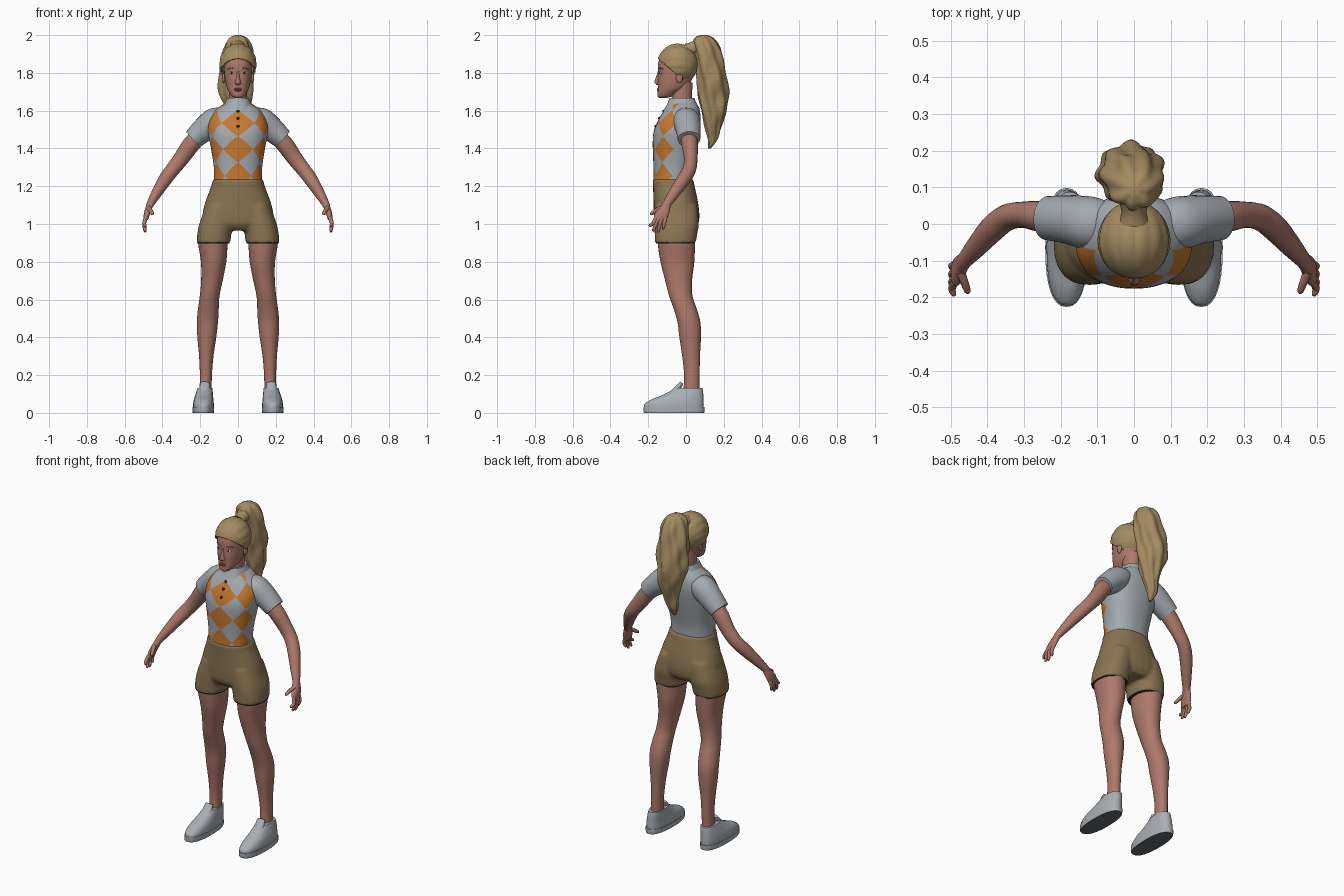
import bpy, bmesh
from math import sin, cos, pi, floor, atan2
from mathutils import Vector, Matrix

cube = bpy.data.objects.get("Cube")
if cube:
    bpy.data.objects.remove(cube, do_unlink=True)


def material(name, r, g, b):
    m = bpy.data.materials.new(name)
    m.use_nodes = True
    m.diffuse_color = (r, g, b, 1)
    m.node_tree.nodes["Principled BSDF"].inputs["Base Color"].default_value = (r, g, b, 1)
    return m


skin = material("skin", .42, .19, .145)
grey = material("shirt grey", .37, .40, .43)
orange = material("orange", .56, .19, .03)
tan = material("shorts tan", .26, .18, .085)
blonde = material("hair blonde", .37, .26, .12)
white = material("shoe grey", .40, .43, .46)
dark = material("near black", .015, .015, .015)
rubber = material("sole grey", .12, .13, .14)
eye_white = material("eye white", .6, .58, .56)
lip = material("lip", .27, .09, .08)
made = []


def spline(rows, k=4):
    """Smooth curve through rows of numbers."""
    out, last = [], len(rows) - 1
    for i in range(last):
        near = rows[max(i - 1, 0)], rows[i], rows[i + 1], rows[min(i + 2, last)]
        for t in (j / k for j in range(k)):
            out.append([.5 * (2*q + (r-p)*t + (2*p - 5*q + 4*r - s)*t*t + (3*q - p - 3*r + s)*t**3)
                        for p, q, r, s in zip(*near)])
    return out + [list(rows[-1])]


def bend(v, power):
    return (1 if v > 0 else -1) * abs(v) ** (2 / power)


def ring_point(angle, row, power=2.3, gain=1):
    """Point on a level section: height, centre x, half width, front y, back y."""
    z, cx, rx, front, back = row
    return Vector((cx + rx * gain * bend(sin(angle), power),
                   (front + back) / 2 - (back - front) / 2 * gain * bend(cos(angle), power), z))


def bridge(bm, rings):
    loops = [[bm.verts.new(p) for p in ring] for ring in rings]
    n = len(loops[0])
    for a, b in zip(loops, loops[1:]):
        for i in range(n):
            bm.faces.new((a[i], a[(i + 1) % n], b[(i + 1) % n], b[i]))
    bm.faces.new(loops[0])
    bm.faces.new(loops[-1])


def loft(bm, rows, n=32, power=2.3, k=4, ripple=lambda a, z: 1):
    angles = [2 * pi * i / n for i in range(n)]
    bridge(bm, [[ring_point(a, r, power, ripple(a, r[0])) for a in angles] for r in spline(rows, k)])


def tube(bm, rows, n=20, k=4):
    """Limb along a path: x, y, z, radius, radius along y."""
    pts, rings = spline(rows, k), []
    for i, (x, y, z, r1, r2) in enumerate(pts):
        t = (Vector(pts[min(i + 1, len(pts) - 1)][:3]) - Vector(pts[max(i - 1, 0)][:3])).normalized()
        e2 = (Vector((0, 1, 0)) - t * t.y).normalized()
        e1 = e2.cross(t)
        rings.append([Vector((x, y, z)) + e1 * r1 * cos(a) + e2 * r2 * sin(a)
                      for a in (2 * pi * j / n for j in range(n))])
    bridge(bm, rings)


def blob(bm, at, size):
    bmesh.ops.create_uvsphere(bm, u_segments=16, v_segments=10, radius=1,
                              matrix=Matrix.Translation(at) @ Matrix.Diagonal((*size, 1)))


def finish(bm, name, *mats, mirror=False):
    bmesh.ops.recalc_face_normals(bm, faces=bm.faces)
    mesh = bpy.data.meshes.new(name)
    bm.to_mesh(mesh)
    bm.free()
    for m in mats:
        mesh.materials.append(m)
    ob = bpy.data.objects.new(name, mesh)
    bpy.context.collection.objects.link(ob)
    if mirror:
        ob.modifiers.new("mirror", 'MIRROR')
    made.append(ob)
    return ob


def part(name, mat, build, *args, mirror=False, **options):
    bm = bmesh.new()
    build(bm, *args, **options)
    return finish(bm, name, mat, mirror=mirror)


# Shirt body: flat sheet cut along the diamond lines, then wrapped round the torso
torso = spline([(1.225, 0, .128, -.172, .03), (1.3, 0, .128, -.172, .035), (1.4, 0, .143, -.176, .055),
                (1.48, 0, .158, -.173, .07), (1.54, 0, .155, -.152, .078), (1.59, 0, .13, -.124, .075),
                (1.62, 0, .1, -.1, .068), (1.645, 0, .06, -.08, .05)], 6)


def torso_at(z):
    for a, b in zip(torso, torso[1:]):
        if z <= b[0]:
            t = (z - a[0]) / (b[0] - a[0])
            return [p + (q - p) * t for p, q in zip(a, b)]
    return torso[-1]


step, mid, low, high = .14, 1.395, 1.225, 1.645
bm = bmesh.new()
bmesh.ops.create_grid(bm, x_segments=48, y_segments=28, size=1)
for v in bm.verts:
    v.co = (v.co.x * step * 3, low + (v.co.y + 1) / 2 * (high - low), 0)
for side in (1, -1):
    for k in range(-5, 5):
        bmesh.ops.bisect_plane(bm, geom=bm.verts[:] + bm.edges[:] + bm.faces[:], dist=1e-5,
                               plane_co=(step * (k + .5), mid, 0), plane_no=(1, side, 0))
for f in bm.faces:
    c = f.calc_center_median()
    i, j = (floor((c.x + s * (c.y - mid)) / step + .5) for s in (1, -1))
    f.material_index = int((i + j) % 2 == 0 and abs(c.x) < step * 1.5)
for v in bm.verts:
    v.co = ring_point(v.co.x / step * pi / 3, torso_at(v.co.y))
bmesh.ops.remove_doubles(bm, verts=bm.verts, dist=1e-4)
finish(bm, "shirt_body", grey, orange)

part("sleeves", grey, tube, [(.07, 0, 1.57, .05, .06), (.12, .003, 1.545, .072, .072),
     (.18, .012, 1.5, .066, .066), (.237, .016, 1.449, .055, .06)], mirror=True, n=28)
part("collar", grey, loft, [(1.6, 0, .085, -.122, .07), (1.63, 0, .073, -.102, .06),
     (1.668, 0, .056, -.086, .043)])
bm = bmesh.new()
for z in (1.517, 1.56, 1.597):
    blob(bm, ring_point(0, torso_at(z)), (.008, .006, .008))
finish(bm, "buttons", dark)

# Shorts: hips and two legs fused into one surface
bm = bmesh.new()
loft(bm, [(.965, 0, .13, -.135, .045), (1, 0, .18, -.163, .066), (1.05, 0, .188, -.17, .071),
          (1.12, 0, .172, -.172, .063), (1.2, 0, .142, -.175, .046), (1.24, 0, .133, -.178, .038)])
for s in (1, -1):
    loft(bm, [(.9, .13 * s, .09, -.165, .052), (.95, .125 * s, .09, -.166, .06),
              (1, .116 * s, .089, -.166, .068), (1.1, .09 * s, .08, -.16, .06)])
shorts = finish(bm, "shorts", tan)
remesh = shorts.modifiers.new("fuse", 'REMESH')
remesh.mode, remesh.voxel_size, remesh.use_smooth_shade = 'VOXEL', .009, True
soften = shorts.modifiers.new("soften", 'SMOOTH')
soften.iterations = 5
part("shorts_hem_inside", dark, loft, [(.896, .13, .085, -.159, .046), (.904, .13, .085, -.159, .046)],
     mirror=True, k=1)

# Legs
part("legs", skin, loft, [(.1, .172, .032, -.015, .07), (.2, .17, .032, -.01, .072), (.3, .168, .038, -.02, .074),
     (.4, .165, .05, -.035, .079), (.48, .162, .056, -.045, .076), (.55, .157, .055, -.065, .057),
     (.62, .15, .052, -.09, .034), (.7, .138, .057, -.11, .032), (.8, .129, .067, -.135, .044),
     (.9, .133, .078, -.15, .048), (.98, .13, .078, -.15, .05)], mirror=True, power=2.1)

# Shoes
part("shoe_uppers", white, loft, [(.02, .183, .055, -.222, .093), (.045, .183, .055, -.22, .094),
     (.07, .182, .052, -.185, .093), (.09, .18, .048, -.135, .092), (.115, .177, .043, -.085, .09),
     (.132, .175, .039, -.058, .087)], mirror=True, power=2.4)
part("shoe_tongues", white, tube, [(.177, -.06, .105, .03, .022), (.176, -.04, .135, .028, .016),
     (.175, -.024, .16, .024, .01)], mirror=True)
bm = bmesh.new()
loft(bm, [(0, .184, .056, -.223, .096), (.008, .184, .058, -.226, .098), (.03, .184, .058, -.226, .098)],
     power=2.4, k=2)
for f in bm.faces:
    f.material_index = int(f.calc_center_median().z < .001)
finish(bm, "shoe_soles", white, rubber, mirror=True)

# Arms and hands
part("arms", skin, tube, [(.19, .012, 1.485, .044, .044), (.25, .02, 1.418, .046, .043),
     (.3, .025, 1.348, .042, .036), (.345, .018, 1.29, .038, .036), (.385, -.012, 1.237, .036, .036),
     (.43, -.062, 1.165, .028, .03), (.463, -.1, 1.108, .02, .023), (.472, -.112, 1.085, .017, .024)], mirror=True)
bm = bmesh.new()
loft(bm, [(1.02, .489, .011, -.168, -.104), (1.05, .483, .016, -.168, -.092),
          (1.08, .474, .018, -.146, -.084), (1.11, .463, .018, -.123, -.08)], n=20)
for root, tip, droop in ((-.158, -.19, .985), (-.144, -.172, .96), (-.126, -.147, .956), (-.11, -.12, .972)):
    tube(bm, [(.487, root, 1.035, .011, .011), (.497, (root + tip) / 2, 1.003, .01, .01),
              (.492, tip, droop + .008, .008, .008), (.49, tip, droop, .003, .003)], n=10)
tube(bm, [(.474, -.13, 1.085, .013, .014), (.462, -.16, 1.07, .011, .011),
          (.454, -.182, 1.055, .009, .009), (.452, -.188, 1.048, .003, .003)], n=10)
finish(bm, "hands", skin, mirror=True)

# Head
part("neck", skin, loft, [(1.58, 0, .055, -.075, .04), (1.66, 0, .047, -.075, .032),
     (1.75, 0, .05, -.08, .035)], power=2)
part("head", skin, loft, [(1.668, 0, .018, -.142, -.1), (1.677, 0, .033, -.15, -.07), (1.695, 0, .046, -.151, -.04),
     (1.72, 0, .059, -.149, 0), (1.76, 0, .068, -.15, .03), (1.8, 0, .073, -.147, .037),
     (1.84, 0, .074, -.149, .04), (1.88, 0, .072, -.138, .036), (1.92, 0, .055, -.11, .02),
     (1.935, 0, .03, -.08, 0)], power=2.2)
part("nose", skin, loft, [(1.736, 0, .011, -.154, -.13), (1.747, 0, .017, -.166, -.13), (1.765, 0, .011, -.164, -.13),
     (1.795, 0, .007, -.153, -.13), (1.82, 0, .006, -.147, -.13)], n=16, power=2)
part("ears", skin, blob, (.076, -.035, 1.775), (.009, .018, .03), mirror=True)
part("eyes", eye_white, blob, (.034, -.133, 1.799), (.014, .008, .007), mirror=True)
part("irises", dark, blob, (.034, -.138, 1.799), (.006, .005, .006), mirror=True)
part("eyebrows", tan, tube, [(.016, -.143, 1.82, .004, .004), (.036, -.138, 1.826, .004, .004),
     (.056, -.122, 1.82, .002, .002)], mirror=True, n=8)
bm = bmesh.new()
blob(bm, (0, -.147, 1.715), (.023, .007, .005))
blob(bm, (0, -.147, 1.707), (.02, .008, .005))
finish(bm, "lips", lip)

# Hair swept back over the skull, cut along the hairline
bm = bmesh.new()
bmesh.ops.create_uvsphere(bm, u_segments=72, v_segments=40, radius=1)
for v in bm.verts:
    x, y, z = v.co
    gain = 1 + .035 * abs(sin(9 * atan2(x, z + .4))) * (1 - y * y)
    v.co = (x * gain * .096, -.045 + y * .108, 1.845 + z * gain * .108)
bmesh.ops.bisect_plane(bm, geom=bm.verts[:] + bm.edges[:] + bm.faces[:], clear_inner=True,
                       plane_co=(0, -.14, 1.868), plane_no=(0, .153, .18))
cap = finish(bm, "hair_cap", blonde)
thick = cap.modifiers.new("thickness", 'SOLIDIFY')
thick.thickness = .01

# Ponytail with twisted locks
part("ponytail", blonde, loft, [(1.4, -.01, .008, .117, .132), (1.45, -.012, .028, .116, .168),
     (1.52, 0, .043, .1, .188), (1.6, .002, .062, .082, .212), (1.68, -.012, .083, .064, .222),
     (1.76, -.008, .09, .06, .216), (1.85, -.006, .085, .052, .2), (1.92, 0, .075, .04, .185),
     (1.965, 0, .06, .038, .162), (1.988, 0, .042, .05, .14), (2, 0, .015, .075, .11)],
     n=72, power=2, k=6,
     ripple=lambda a, z: 1 + .07 * sin(7 * a + 14 * z) + .04 * sin(4 * a - 32 * z))
part("hair_tie", blonde, tube, [(0, .01, 1.918, .04, .04), (0, .035, 1.93, .034, .034),
     (0, .07, 1.94, .045, .045)])

bpy.ops.object.select_all(action='DESELECT')
for ob in made:
    ob.select_set(True)
bpy.context.view_layer.objects.active = made[0]
bpy.ops.object.shade_smooth_by_angle(angle=.9)
